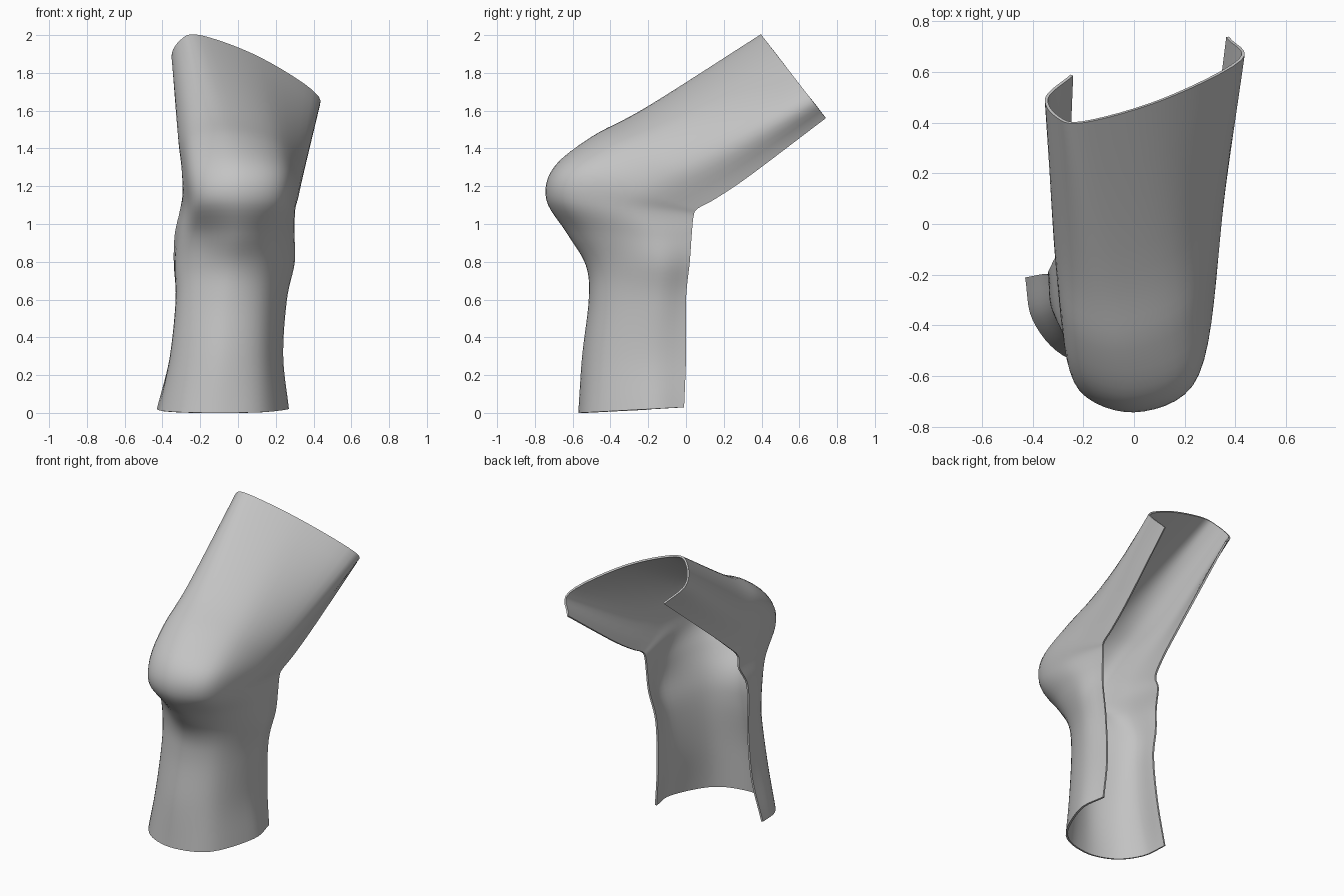
import bpy
import bmesh
from mathutils import Vector

STEPS_UP = 6        # subdivisions between neighbouring sections
STEPS_ROUND = 6     # subdivisions between neighbouring section points
WALL = 0.012

# Remove the default object
default = bpy.data.objects.get("Cube")
if default:
    bpy.data.objects.remove(default, do_unlink=True)

# Side profile, foot to thigh: front y, front z, back y, back z of each section plane
PROFILE = [
    (-.57, 0, -.01, .03),
    (-.55, .3, 0, .3),
    (-.515, .6, 0, .6),
    (-.53, .78, .02, .8),
    (-.63, .95, .03, .94),
    (-.74, 1.13, .04, 1.04),
    (-.7, 1.3, .06, 1.08),
    (-.5, 1.46, .15, 1.13),
    (-.2, 1.62, .33, 1.25),
    (.4, 2, .74, 1.56),
]

# Section shape: x of right edge, side, quarter, front, left quarter, side, edge,
# then depth (0 front, 1 back) of right edge, right quarter, left quarter, left side
SHAPE = [
    (-.43, -.4, -.28, -.08, .14, .265, .24, .64, .09, .15, .65),
    (-.36, -.35, -.25, -.07, .13, .235, .22, .64, .11, .16, .62),
    (-.33, -.32, -.23, -.05, .14, .255, .23, .61, .12, .16, .65),
    (-.34, -.32, -.21, -.02, .16, .295, .27, .62, .13, .16, .65),
    (-.335, -.3, -.2, 0, .19, .295, .28, .68, .17, .18, .62),
    (-.31, -.275, -.21, 0, .22, .3, .285, .78, .11, .13, .52),
    (-.295, -.285, -.225, 0, .24, .32, .295, .74, .11, .14, .58),
    (-.28, -.3, -.24, -.03, .22, .335, .305, .7, .09, .17, .6),
    (-.27, -.32, -.25, -.08, .19, .36, .325, .64, .07, .2, .64),
    (-.25, -.35, -.31, -.2, .12, .425, .375, .56, .07, .27, .73),
]


def spline(points, steps):
    """Smooth curve through the given points."""
    padded = [2 * points[0] - points[1], *points, 2 * points[-1] - points[-2]]
    curve = []
    for a, b, c, d in zip(padded, padded[1:], padded[2:], padded[3:]):
        for k in range(steps):
            t = k / steps
            curve.append(b + (c - a) * (t / 2)
                         + (2 * a - 5 * b + 4 * c - d) * (t * t / 2)
                         + (3 * b - a - 3 * c + d) * (t ** 3 / 2))
    curve.append(points[-1])
    return curve


def section_points(profile, shape):
    """Place one open cross-section on its tilted plane."""
    front_y, front_z, back_y, back_z = profile
    xs = shape[:7]
    right_edge, right_quarter, left_quarter, left_side = shape[7:]
    depths = (right_edge, right_edge * .53, right_quarter, 0,
              left_quarter, left_side, 1)
    return [Vector((x, front_y + (back_y - front_y) * t,
                    front_z + (back_z - front_z) * t))
            for x, t in zip(xs, depths)]


def make_material(name, color):
    mat = bpy.data.materials.new(name)
    mat.use_nodes = True
    mat.diffuse_color = color
    for node in mat.node_tree.nodes:
        if node.type == "BSDF_PRINCIPLED":
            node.inputs["Base Color"].default_value = color
            node.inputs["Roughness"].default_value = .6
    return mat


def loft(name, sections, material):
    """Skin the sections into an open sheet facing outward."""
    columns = [spline(list(col), STEPS_UP) for col in zip(*sections)]
    rows = [spline(list(row), STEPS_ROUND) for row in zip(*columns)]
    bm = bmesh.new()
    grid = [[bm.verts.new(p) for p in row] for row in rows]
    for low, high in zip(grid, grid[1:]):
        for j in range(len(low) - 1):
            bm.faces.new((low[j], low[j + 1], high[j + 1], high[j]))
    mesh = bpy.data.meshes.new(name)
    bm.to_mesh(mesh)
    bm.free()
    mesh.materials.append(material)
    obj = bpy.data.objects.new(name, mesh)
    bpy.context.collection.objects.link(obj)
    return obj


# Bent knee shell, open at the back
grey = make_material("light grey", (.55, .55, .55, 1))
sections = [section_points(p, s) for p, s in zip(PROFILE, SHAPE)]
shell = loft("knee_shell", sections, grey)

# Thin wall, grown inward
wall = shell.modifiers.new("wall", "SOLIDIFY")
wall.thickness = WALL
wall.offset = -1

# Smooth skin with crisp rims
bpy.ops.object.select_all(action="DESELECT")
shell.select_set(True)
bpy.context.view_layer.objects.active = shell
bpy.ops.object.modifier_apply(modifier="wall")
bpy.ops.object.shade_smooth_by_angle(angle=.7)
